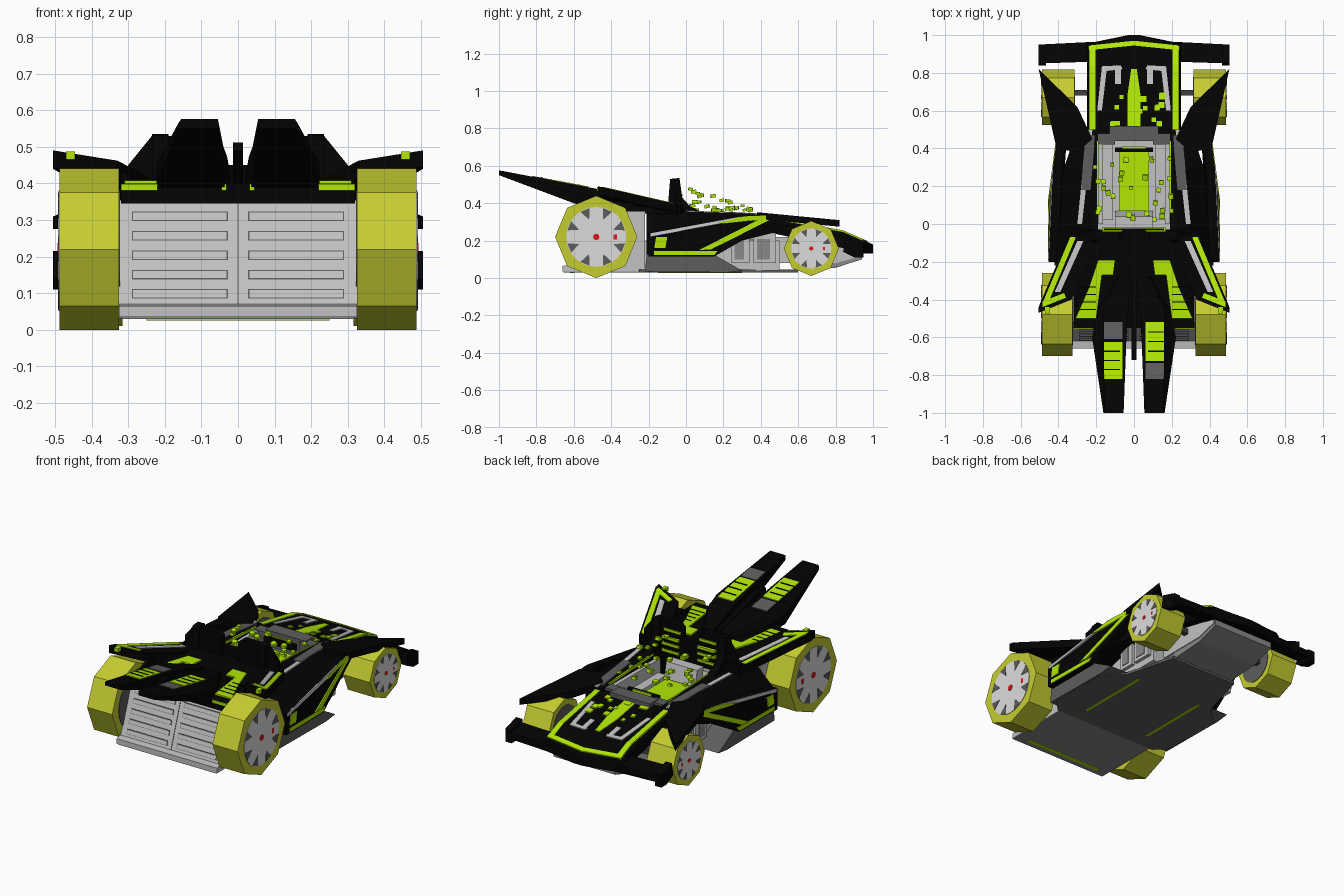
import bpy, math, random
import bmesh
from mathutils import Vector

if "Cube" in bpy.data.objects:
    bpy.data.objects.remove(bpy.data.objects["Cube"])

random.seed(4)


def mat(name, r, g, b):
    m = bpy.data.materials.new(name)
    m.diffuse_color = (r, g, b, 1)
    m.use_nodes = True
    m.node_tree.nodes["Principled BSDF"].inputs["Base Color"].default_value = m.diffuse_color
    return m


BLACK = mat("black", .001, .001, .001)
LIME = mat("lime", .47, .86, .002)
TYRE = mat("olive yellow", .56, .61, .03)
LIGHT = mat("light grey", .54, .54, .54)
RIM = mat("rim grey", .72, .72, .72)
STONE = mat("stone grey", .25, .25, .25)
MID = mat("mid grey", .11, .11, .11)
DARK = mat("dark grey", .05, .05, .05)
RED = mat("red", .75, .01, .01)


def loft(name, rings, m, mirror=False):
    """Bridge equal-sized rings of 3D points and cap both ends."""
    bm = bmesh.new()
    vs = [[bm.verts.new(p) for p in r] for r in rings]
    n = len(rings[0])
    for a, b in zip(vs, vs[1:]):
        for i in range(n):
            bm.faces.new((a[i], a[(i + 1) % n], b[(i + 1) % n], b[i]))
    bm.faces.new(vs[0])
    bm.faces.new(vs[-1][::-1])
    bmesh.ops.recalc_face_normals(bm, faces=bm.faces)
    me = bpy.data.meshes.new(name)
    bm.to_mesh(me)
    bm.free()
    me.materials.append(m)
    ob = bpy.data.objects.new(name, me)
    bpy.context.collection.objects.link(ob)
    if mirror:
        ob.modifiers.new("Mirror", 'MIRROR')
    return ob


def extrude(name, pts, off, m, mirror=True):
    return loft(name, [pts, [tuple(Vector(p) + Vector(off)) for p in pts]], m, mirror)


def side(name, yz, x0, x1, m, mirror=True):
    return extrude(name, [(x0, y, z) for y, z in yz], (x1 - x0, 0, 0), m, mirror)


def sheet(name, xy, zf, t, m, mirror=True):
    """Plate whose top follows a height function."""
    return extrude(name, [(x, y, zf(x, y)) for x, y in xy], (0, 0, -t), m, mirror)


def box(name, x0, x1, y0, y1, z0, z1, m, mirror=False):
    return sheet(name, [(x0, y0), (x1, y0), (x1, y1), (x0, y1)], lambda x, y: z1, z1 - z0, m, mirror)


def strip(xa, xb, ya, yb):
    return [(xa, ya), (xb, ya), (xb, yb), (xa, yb)]


# Wheels: octagonal tyre, rim disc, notches, hub
def ngon(x, cy, cz, r, n):
    return [(x, cy + r * math.cos(2 * math.pi * i / n), cz + r * math.sin(2 * math.pi * i / n)) for i in range(n)]


for label, cy, cz, r, x0 in (("large", -.48, .22, .22, .325), ("small", .67, .158, .147, .315)):
    extrude(label + "_tyre", ngon(x0, cy, cz, r, 8), (.487 - x0, 0, 0), TYRE)
    extrude(label + "_rim", ngon(.48, cy, cz, r * .73, 24), (.010, 0, 0), RIM)
    extrude(label + "_inner_rim", ngon(x0 - .003, cy, cz, r * .73, 24), (.01, 0, 0), MID)
    extrude(label + "_hub", ngon(.48, cy, cz, r * .08, 8), (.013, 0, 0), RED)
    for i in range(8):
        a = math.pi / 8 + i * math.pi / 4
        tri = [(.487, cy + r * q * math.cos(a + d), cz + r * q * math.sin(a + d))
               for q, d in ((.45, 0), (.72, -.17), (.72, .17))]
        extrude(label + "_rim_notch", tri, (.005, 0, 0), MID)
    box(label + "_rim_light", .48, .492, cy + r * .42, cy + r * .5, cz - r * .06, cz + r * .06, RED, True)
    box(label + "_axle", -.33, .33, cy + .01, cy + .04, cz - .015, cz + .015, DARK)

# Chassis, floor and rear panel
box("chassis", -.28, .28, -.25, .50, .04, .2, LIGHT)
side("rear_panel", [(-.66, .035), (-.66, .065), (-.62, .07), (-.52, .355), (-.22, .355), (-.22, .035)], -.325, .325, LIGHT, False)
py = lambda z: -.62 + (z - .07) * .351
for i in range(5):
    z = .085 + .053 * i
    for a, b, e, m in ((0, .026, .002, MID), (.003, .023, .004, LIGHT)):
        side("louvre", [(py(z + a) - e, z + a), (py(z + b) - e, z + b), (py(z + b) + .01, z + b), (py(z + a) + .01, z + a)],
             .028 + a, .29 - a, m)
side("panel_seam", [(py(.07) - .002, .07), (py(.35) - .002, .35), (py(.35) + .01, .35), (py(.07) + .01, .07)], -.002, .002, MID, False)
box("rear_floor", -.32, .32, -.655, -.22, .03, .045, STONE)
sheet("floor", [(0, -.25), (.34, -.25), (.41, -.18), (.41, .2), (.3, .3), (.22, .6), (0, .6)], lambda x, y: .045, .016, MID)
box("rear_floor_stripe", -.25, .25, -.62, -.60, .026, .034, LIME)
box("floor_stripe", .21, .225, -.15, .3, .026, .034, LIME, True)
side("keel", [(.58, .04), (.8, .055), (.94, .10), (.94, .14), (.58, .2)], -.2, .2, STONE, False)
side("keel_cover", [(.45, .08), (.8, .08), (.93, .115), (.93, .14), (.58, .22), (.45, .22)], .19, .205, LIGHT)
side("side_sill", [(-.22, .035), (.22, .03), (.3, .04), (.15, .125), (-.21, .125)], .25, .42, MID)
for i, (ya, yb) in enumerate(((.24, .34), (.36, .48))):
    box("side_vent_frame", .27, .30, ya, yb, .08, .24, LIGHT, True)
    box("side_vent", .29, .304, ya + .02, yb - .03, .10, .21, STONE, True)

# Nose
def nose_ring(y, w, zt, zb):
    return [(-w, y, zb), (-w, y, zt - .025), (-w + .02, y, zt), (w - .02, y, zt), (w, y, zt - .025), (w, y, zb)]


loft("nose", [nose_ring(.46, .25, .32, .24), nose_ring(.84, .25, .25, .16), nose_ring(.955, .25, .20, .13),
              nose_ring(1.0, .03, .18, .13)], BLACK)
hood = lambda x, y: .32 - .184 * (y - .46) + .005
front = lambda x, y: .25 - .435 * (y - .84) + .005
sheet("nose_edge_stripe", strip(.205, .238, .5, .84), hood, .01, LIME)
sheet("nose_edge_stripe_front", strip(.205, .238, .84, .945), front, .01, LIME)
sheet("nose_chevron", [(0, .945), (.24, .92), (.24, .945), (0, .97)], front, .01, LIME)
sheet("nose_centre_stripe", [(0, .5), (.035, .5), (.035, .68), (.015, .82), (0, .82)], hood, .01, LIME)
sheet("nose_bracket", [(.06, .82), (.07, .84), (.17, .835), (.195, .6), (.17, .6), (.145, .81)], hood, .01, LIGHT)
sheet("nose_bracket_tip", strip(.07, .1, .74, .82), hood, .01, LIGHT)
for i in range(16):
    x, y, s = random.uniform(-.18, .16), random.uniform(.5, .7), random.uniform(.02, .034)
    sheet("nose_square", strip(x, x + s, y, y + s), lambda x, y: hood(x, y) + .002, .01, LIME, False)

# Front wing and front fins
sheet("front_wing", [(.2, .86), (.5, .85), (.5, .95), (.2, .965)], lambda x, y: .185 - .2 * (y - .9), .04, BLACK)
side("front_wing_end", [(.84, .14), (.85, .215), (.95, .185), (.95, .11), (.9, .11)], .465, .505, BLACK)
sheet("front_fin", [(.505, .82), (.3, .62), (.22, .45), (.3, .38), (.41, .4)], lambda x, y: .35 - .06 * (y - .4) * 1.6, .035, BLACK)

# Side body and pods
def rail(y, xi, xm, xo, zt, z2, zb):
    return [(xi, y, zt), (xm, y, zt), (xo, y, z2), (xo, y, zb), (xi, y, zb)]


loft("side_body", [rail(-.21, .2, .3, .42, .345, .23, .12), rail(0, .19, .3, .42, .355, .25, .12),
                   rail(.3, .19, .27, .37, .345, .30, .2), rail(.5, .19, .25, .3, .33, .31, .25)], BLACK, True)
rim = lambda x, y: .362 - .05 * y
sheet("rim_stripe", [(.275, .0), (.30, .0), (.25, .5), (.22, .5)], rim, .012, LIGHT)
sheet("rim_panel", [(.23, .18), (.28, .18), (.26, .47), (.205, .47)], lambda x, y: rim(x, y) + .003, .012, MID)
sheet("rim_inner_strip", strip(.188, .196, .03, .44), rim, .012, LIME)


def px(y):
    return .452 - .13 * max(0, y - .12)


def pod(name, yz, m, e=.004, t=.012):
    extrude(name, [(px(y) + e, y, z) for y, z in yz], (-t, 0, 0), m)


pod("side_pod", [(-.2, .115), (.15, .115), (.5, .315), (.45, .338), (.3, .332), (-.2, .24)], BLACK, 0, .05)
pod("pod_bottom_stripe", [(-.17, .122), (.15, .122), (.17, .145), (-.17, .145)], LIME)
pod("pod_diagonal", [(.07, .15), (.13, .15), (.48, .328), (.42, .328)], LIME)
pod("pod_top_stripe", [(.17, .295), (.2, .29), (.46, .318), (.46, .336), (.32, .332)], LIME)
pod("pod_marker", [(-.17, .16), (-.11, .16), (-.1, .22), (-.16, .22)], LIME)
pod("pod_grey_stripe", [(-.19, .222), (.22, .297), (.3, .33), (-.19, .24)], LIGHT)

# Rear deck with lime louvred panels
box("rear_deck", -.32, .32, -.55, -.03, .345, .40, BLACK)
deck = lambda x, y: .408
sheet("deck_panel", [(.10, -.19), (.19, -.19), (.24, -.34), (.31, -.5), (.2, -.5), (.17, -.27), (.11, -.27)], deck, .01, LIME)
for i in range(4):
    y = -.33 - .04 * i
    sheet("deck_slot", [(.2, y), (.29, y), (.29, y - .006), (.2, y - .006)], lambda x, y: .410, .006, BLACK)
box("deck_rear_trim", .22, .32, -.556, -.54, .38, .398, LIME, True)
box("deck_inner_trim", .032, .045, -.556, -.54, .38, .398, LIME, True)

# Rear side wings
wing = lambda x, y: .357 + .081 * x - .196 * y
mark = lambda x, y: wing(x, y) + .004
sheet("rear_wing", [(.2, -.0), (.34, -.05), (.505, -.44), (.505, -.47), (.33, -.40), (.24, -.2)], wing, .045, BLACK)
side("wing_root", [(-.03, .34), (-.03, .36), (-.39, .43), (-.5, .37), (-.5, .35)], .30, .32, BLACK)
sheet("wing_outer_stripe", [(.308, -.07), (.338, -.07), (.485, -.42), (.455, -.42)], mark, .008, LIME)
sheet("wing_grey_stripe", [(.268, -.09), (.30, -.09), (.42, -.36), (.39, -.36)], mark, .008, LIGHT)
sheet("wing_tip_stripe", [(.36, -.39), (.37, -.365), (.485, -.41), (.485, -.44)], mark, .008, LIME)
box("wing_tip_light", .445, .47, -.475, -.44, .465, .487, LIME, True)

# Tail fins and centre strut
def fin(y, x0, x1, x2, zt, zm, zb):
    return [(x0, y, zb), (x0, y, zt), (x1, y, zt), (x2, y, zm), (x2, y, zb)]


loft("tail_fin", [fin(-1, .055, .155, .162, .576, .566, .55), fin(-.6, .04, .165, .222, .50, .455, .40),
                  fin(-.46, .03, .165, .19, .474, .43, .37), fin(-.28, .02, .08, .09, .42, .41, .36)], BLACK, True)
ft = lambda x, y: .392 - .1875 * y
for s, bars in ((-1, ((-.61, -.52, MID), (-.82, -.625, LIME))), (1, ((-.725, -.52, LIME), (-.82, -.735, MID)))):
    for a, b, m in bars:
        sheet("fin_plate", strip(s * .06, s * .16, a, b), ft, .01, m, False)
        if m == LIME:
            for k in range(1, 4):
                y = a + (b - a) * k / 4
                sheet("fin_groove", strip(s * .075, s * .16, y - .003, y + .003), lambda x, y: ft(x, y) + .003, .006, BLACK, False)
side("centre_strut", [(-.72, .49), (-.72, .512), (-.66, .512), (-.3, .42), (-.3, .38), (-.5, .38)], -.014, .014, BLACK, False)

# Cockpit
box("cockpit_floor", -.2, .2, -.04, .47, .18, .21, LIGHT)
box("cockpit_wall", .165, .188, 0, .45, .2, .325, LIGHT, True)
box("cockpit_step", .11, .165, .02, .42, .2, .25, LIGHT, True)
box("seat", -.08, .08, .07, .40, .2, .255, LIME)
side("seat_back", [(.0, .2), (.07, .2), (.04, .34), (-.02, .34)], -.1, .1, LIGHT, False)
box("dashboard", -.13, .13, .44, .52, .24, .335, MID)
box("dashboard_side", .1, .19, .42, .48, .24, .33, MID, True)
box("steering_bar", -.1, .1, .38, .405, .29, .325, BLACK)
box("dashboard_light", -.06, .06, .40, .41, .31, .33, LIME)

# Canopy rear: pillars, headrest panels with lime bars
side("roll_pillar", [(-.085, .53), (-.035, .535), (-.02, .43), (.02, .385), (.1, .345), (-.1, .34)], .19, .235, BLACK)
extrude("canopy_back", [(.055, -.08, .34), (.055, -.08, .51), (.08, -.08, .53), (.2, -.08, .53), (.2, -.08, .34)], (0, .04, 0), BLACK)
extrude("pillar_brace", [(.235, -.06, .53), (.3, -.06, .45), (.3, -.06, .38), (.235, -.06, .38)], (0, .02, 0), BLACK)
box("headrest", -.16, .16, -.06, -.025, .33, .45, BLACK)
for z in (.36, .40, .435, .475):
    box("headrest_bar", .06, .17, -.042, -.018 if z < .44 else -.033, z, z + .015, LIME, True)

# Floating cubes above the cockpit
for i in range(30):
    x, y = random.uniform(-.21, .2), random.uniform(0, .36)
    z = random.uniform(.36, .50 - .36 * y)
    s = random.uniform(.02, .03)
    ob = box("floating_cube", -s / 2, s / 2, -s / 2, s / 2, -s / 3, s / 3, LIME)
    ob.location = (x, y, z)
    ob.rotation_euler = (random.uniform(-.3, .3), 0, random.uniform(-.2, .2))
